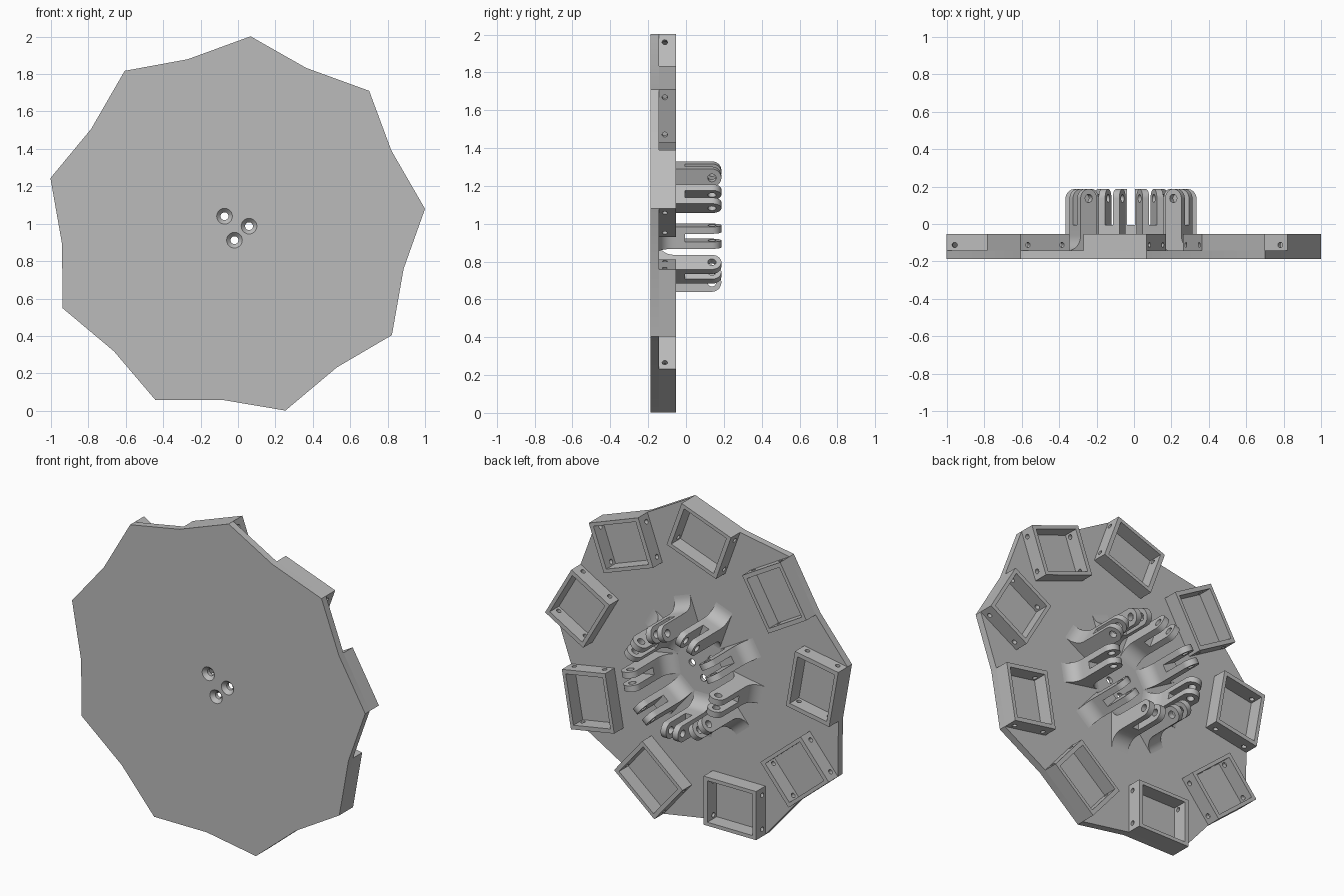
import bpy, bmesh
from math import sin, cos, pi, radians
from mathutils import Matrix, Vector

cube = bpy.data.objects.get("Cube")
if cube:
    bpy.data.objects.remove(cube)

CENTRE = Vector((-0.016, 0, 0.985))
COUNT = 9
BACK, FLOOR, RIM, TIP = -0.187, -0.143, -0.053, 0.187   # depth levels

grey = bpy.data.materials.new("plain grey")
grey.use_nodes = True
grey.diffuse_color = (0.5, 0.5, 0.5, 1)
grey.node_tree.nodes["Principled BSDF"].inputs["Base Color"].default_value = (0.5, 0.5, 0.5, 1)


def station(angle):
    """Frame with x outward, y clockwise round the disc and z towards the back."""
    c, s = cos(angle), sin(angle)
    m = Matrix(((c, s, 0), (0, 0, 1), (s, -c, 0))).to_4x4()
    m.translation = CENTRE
    return m


def add_object(name, mesh, angle=0):
    ob = bpy.data.objects.new(name, mesh)
    ob.matrix_world = station(angle)
    bpy.context.collection.objects.link(ob)
    return ob


def prism(name, points, vector):
    """Extrude a closed outline of 3D points along a vector."""
    bm = bmesh.new()
    face = bm.faces.new([bm.verts.new(p) for p in points])
    geo = bmesh.ops.extrude_face_region(bm, geom=[face])["geom"]
    moved = [v for v in geo if isinstance(v, bmesh.types.BMVert)]
    bmesh.ops.translate(bm, verts=moved, vec=vector)
    bmesh.ops.recalc_face_normals(bm, faces=bm.faces)
    mesh = bpy.data.meshes.new(name)
    bm.to_mesh(mesh)
    bm.free()
    mesh.materials.append(grey)
    return add_object(name, mesh)


def block(name, x0, x1, y0, y1, z0, z1):
    outline = [(x0, y0, z0), (x1, y0, z0), (x1, y1, z0), (x0, y1, z0)]
    return prism(name, outline, (0, 0, z1 - z0))


def rod(name, start, axis, radius, length, end_radius=None):
    """Cylinder or cone running from start along an axis."""
    bm = bmesh.new()
    bmesh.ops.create_cone(bm, cap_ends=True, segments=24, radius1=radius,
                          radius2=end_radius or radius, depth=length)
    turn = Vector((0, 0, 1)).rotation_difference(Vector(axis)).to_matrix().to_4x4()
    move = Matrix.Translation(Vector(start) + Vector(axis) * length / 2)
    bmesh.ops.transform(bm, matrix=move @ turn, verts=bm.verts)
    mesh = bpy.data.meshes.new(name)
    bm.to_mesh(mesh)
    bm.free()
    mesh.materials.append(grey)
    return add_object(name, mesh)


def cut(target, cutters):
    """Subtract the cutters, keep the result and remove the cutters."""
    for cutter in cutters:
        cutter.hide_render = True
        mod = target.modifiers.new("cut", 'BOOLEAN')
        mod.operation, mod.solver, mod.object = 'DIFFERENCE', 'EXACT', cutter
    bpy.context.view_layer.update()
    graph = bpy.context.evaluated_depsgraph_get()
    mesh = bpy.data.meshes.new_from_object(target.evaluated_get(graph))
    target.modifiers.clear()
    target.data = mesh
    for cutter in cutters:
        bpy.data.objects.remove(cutter)


def repeat(first, name):
    """Round the curved faces, then share the mesh between all nine stations."""
    first.data.shade_smooth()
    first.data.set_sharp_from_angle(angle=radians(30))
    for i in range(COUNT):
        angle = radians(30 + 40 * i)
        if i == 0:
            first.matrix_world = station(angle)
        else:
            add_object(f"{name}_{i + 1}", first.data, angle)


# Box footprint, which also sets the corners of the base plate
IN, OUT, NEAR, FAR = 0.627, 0.927, 0.067, 0.426

# Base plate with three countersunk screw holes
outline = []
for i in range(COUNT):
    turn = Matrix.Rotation(-radians(30 + 40 * i), 3, 'Z')
    outline += [turn @ Vector((OUT, y, BACK)) for y in (FAR, NEAR)]
plate = prism("base_plate", outline, (0, 0, FLOOR - BACK))
holes = []
for x, z in ((-0.056, 0.055), (0.075, 0.002), (-0.003, -0.073)):
    holes.append(rod("screw_hole", (x, -z, BACK - 0.02), (0, 0, 1), 0.021, 0.1))
    holes.append(rod("countersink", (x, -z, BACK - 0.001), (0, 0, 1), 0.043, 0.023, 0.021))
cut(plate, holes)
plate.data.shade_smooth()
plate.data.set_sharp_from_angle(angle=radians(20))

# Open boxes round the rim, with two screw holes in each end wall
box = block("rim_box_1", IN, OUT, NEAR, FAR, FLOOR, RIM)
SIDE, END = 0.022, 0.026
cutters = [block("pocket", IN + SIDE, OUT - SIDE, NEAR + END, FAR - END,
                 FLOOR - 0.02, RIM + 0.02)]
for x in (IN + 0.045, OUT - 0.045):
    cutters.append(rod("end_hole", (x, NEAR - 0.05, -0.112), (0, 1, 0), 0.014, FAR - NEAR + 0.1))
cut(box, cutters)
repeat(box, "rim_box")

# Forked hinge brackets: flared foot, round tip, slot and pin hole
R_IN, R_OUT, HALF, GAP, FLARE = 0.245, 0.345, 0.059, 0.022, 0.08
tip_r = (R_OUT - R_IN) / 2
mid, pin_z = (R_IN + R_OUT) / 2, TIP - tip_r
steps = range(9)
profile = [(R_IN - FLARE, FLOOR - 0.01), (R_OUT + FLARE, FLOOR - 0.01)]
for i in steps:
    a = i / 8 * pi / 2
    profile.append((R_OUT + FLARE * (1 - sin(a)), FLOOR + FLARE * (1 - cos(a))))
for i in range(17):
    a = i / 16 * pi
    profile.append((mid + tip_r * cos(a), pin_z + tip_r * sin(a)))
for i in reversed(steps):
    a = i / 8 * pi / 2
    profile.append((R_IN - FLARE * (1 - sin(a)), FLOOR + FLARE * (1 - cos(a))))
bracket = prism("hinge_bracket_1", [(x, -HALF, z) for x, z in profile], (0, 2 * HALF, 0))
cut(bracket, [block("slot", 0.1, 0.5, -GAP, GAP, -0.005, 0.3),
              rod("pin_hole", (mid, -0.1, pin_z), (0, 1, 0), 0.022, 0.2)])
repeat(bracket, "hinge_bracket")
